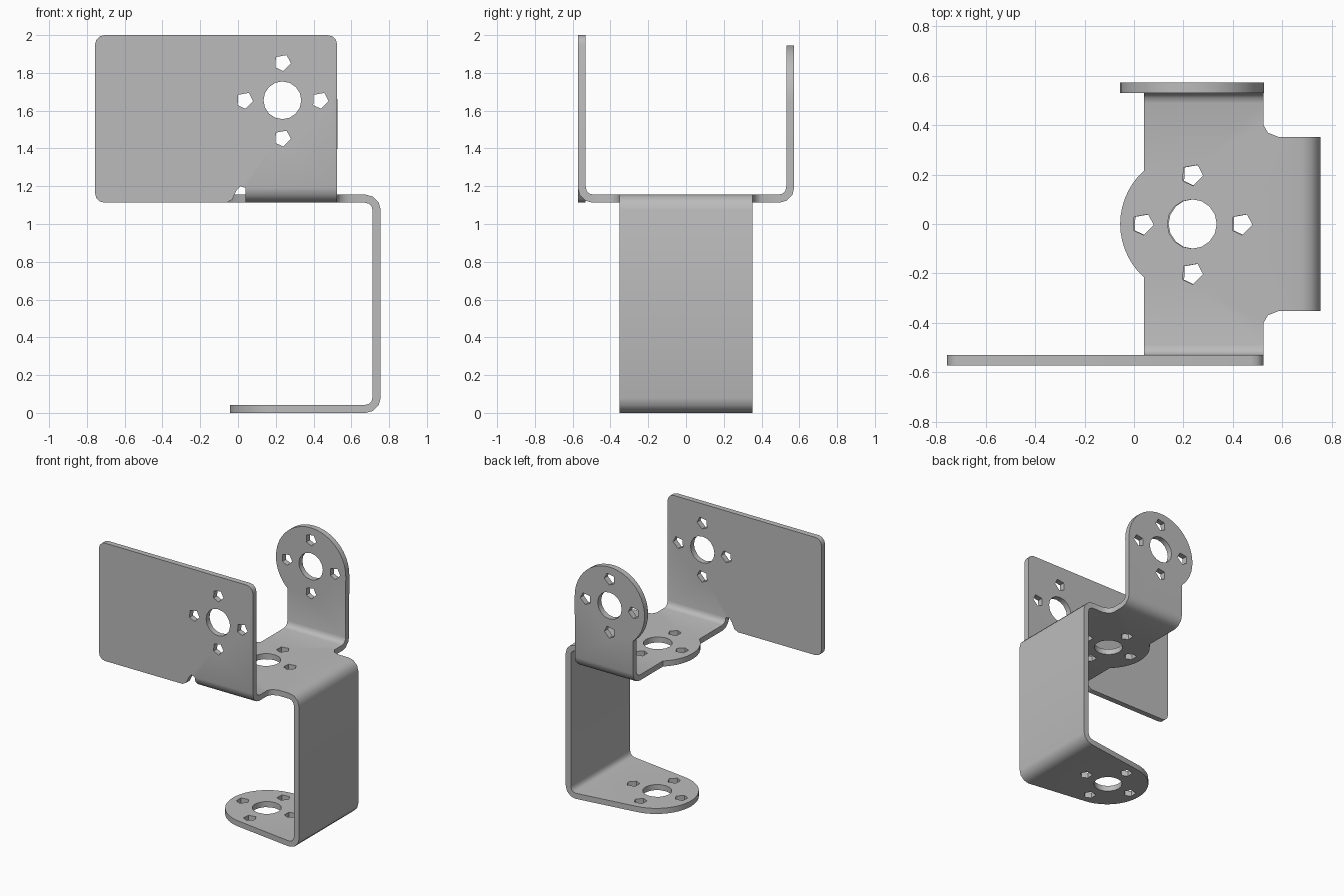
import bpy, bmesh, math

cube = bpy.data.objects.get("Cube")
if cube:
    bpy.data.objects.remove(cube, do_unlink=True)

T = 0.042                 # sheet thickness
R = 0.06                  # bend radius at the middle of the sheet
FLOOR, DECK = T / 2, 1.134
WALL_X, SIDE_Y = 0.734, 0.552
X0, X1, HALF = 0.04, 0.525, 0.353
HUB_X, HUB_Z, HUB_R = 0.235, 1.655, 0.291

bm = bmesh.new()


def arc(cx, cy, r, a0, a1, n):
    angles = [math.radians(a0 + (a1 - a0) * i / n) for i in range(n + 1)]
    return [(cx + r * math.cos(a), cy + r * math.sin(a)) for a in angles]


def hub_holes(cx, cy):
    """Large centre hole with four small screw holes around it."""
    loops = [arc(cx, cy, 0.1, 0, 360, 16)[:-1]]
    for dx, dy in ((0.2, 0), (0, 0.2), (-0.2, 0), (0, -0.2)):
        loops.append([(cx + dx + 0.045 * math.cos(math.radians(a)),
                       cy + dy + 0.045 * math.sin(math.radians(a)))
                      for a in (140, 60, -5, -85, -145)])
    return loops


def panel(outline, holes, place):
    """Flat panel with holes; place maps 2D points into space."""
    edges = []
    for loop in [outline] + holes:
        vs = [bm.verts.new(place(*p)) for p in loop]
        edges += [bm.edges.new((vs[i - 1], vs[i])) for i in range(len(vs))]
    bmesh.ops.triangle_fill(bm, edges=edges, use_beauty=True)


def strip(path, lo, hi, place):
    """Folded strip: a path swept between two widths."""
    rows = [[bm.verts.new(place(a, b, w)) for w in (lo, hi)] for a, b in path]
    for r, s in zip(rows, rows[1:]):
        bm.faces.new((r[0], r[1], s[1], s[0]))


# Middle deck with rounded hub and side tab
bend_y, bend_x = SIDE_Y - R, WALL_X - R
deck = [(X0, -bend_y), (X1, -bend_y), (X1, -0.4), (0.542, -0.37), (0.585, -HALF),
        (bend_x, -HALF)]
deck += [(x, -y) for x, y in reversed(deck)]
deck += arc(HUB_X, 0, HUB_R, 132, 228, 14)
panel(deck, hub_holes(HUB_X, 0), lambda x, y: (x, y, DECK))

# Upright wall with its two bends
wall = arc(bend_x, DECK - R, R, 90, 0, 3) + arc(bend_x, FLOOR + R, R, 0, -90, 3)
strip(wall, -HALF, HALF, lambda x, z, y: (x, y, z))

# Bottom foot, tapering to a round end
foot = [(bend_x, -HALF), (bend_x, HALF)] + arc(0.247, 0, 0.29, 98, 262, 22)
panel(foot, hub_holes(0.24, 0), lambda x, y: (x, y, FLOOR))

# Front and back bends
for side in (-1, 1):
    strip(arc(bend_y, DECK + R, R, -90, 0, 3), X0, X1,
          lambda y, z, x: (x, side * y, z))

# Back ear with round top
start = DECK + R
ear = [(X0, start), (X1, start)] + arc(HUB_X, HUB_Z, HUB_R, 0, 227.9, 28)
panel(ear, hub_holes(HUB_X, HUB_Z), lambda x, z: (x, SIDE_Y, z))

# Wide front plate with rounded corners and a relief notch
C = 0.05
left, top, low = -0.757, 2.0, 1.113
front = [(X0, start), (X1, start)]
front += arc(X1 - C, top - C, C, 0, 90, 3)
front += arc(left + C, top - C, C, 90, 180, 3)
front += arc(left + C, low + C, C, 180, 270, 3)
front += [(-0.06, low), (-0.03, 1.13), (-0.01, 1.175), (0.012, 1.2)]
panel(front, hub_holes(HUB_X, HUB_Z), lambda x, z: (x, -SIDE_Y, z))

# Weld the panels into one folded sheet
bmesh.ops.remove_doubles(bm, verts=bm.verts[:], dist=0.0005)
bmesh.ops.recalc_face_normals(bm, faces=bm.faces[:])
mesh = bpy.data.meshes.new("folded_bracket")
bm.to_mesh(mesh)
bm.free()
bracket = bpy.data.objects.new("folded_bracket", mesh)
bpy.context.collection.objects.link(bracket)

# Grey metal
grey = bpy.data.materials.new("grey_metal")
grey.use_nodes = True
colour = (0.5, 0.5, 0.5, 1)
grey.diffuse_color = colour
grey.node_tree.nodes["Principled BSDF"].inputs["Base Color"].default_value = colour
mesh.materials.append(grey)

# Give the sheet its thickness
solid = bracket.modifiers.new("thickness", "SOLIDIFY")
solid.thickness = T
solid.offset = 0
solid.use_even_offset = True
solid.use_quality_normals = True
bpy.ops.object.select_all(action="DESELECT")
bracket.select_set(True)
bpy.context.view_layer.objects.active = bracket
bpy.ops.object.modifier_apply(modifier=solid.name)
bpy.ops.object.shade_smooth_by_angle(angle=math.radians(40))
